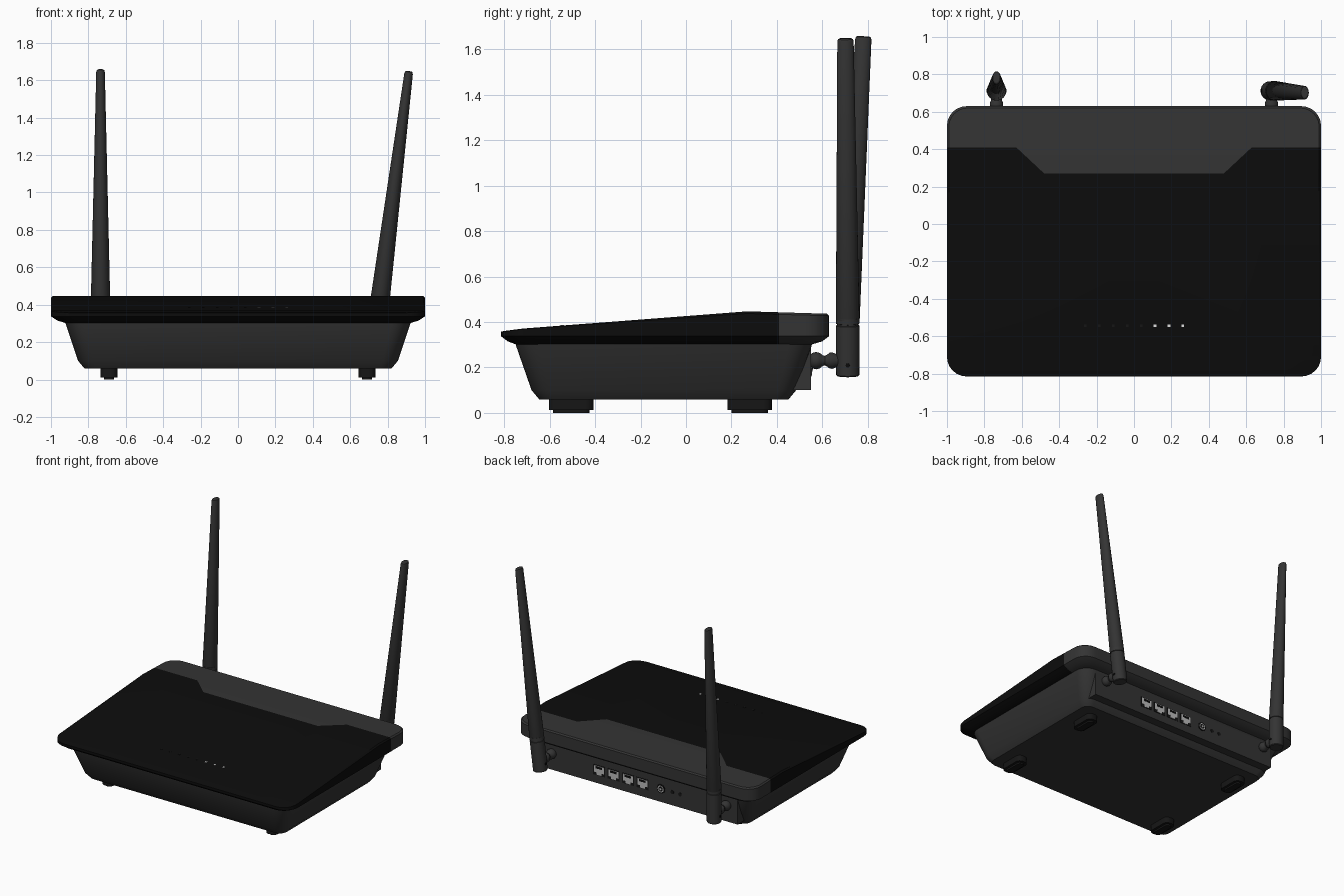
import bpy, bmesh, math
from mathutils import Vector, Matrix

if "Cube" in bpy.data.objects:
    bpy.data.objects.remove(bpy.data.objects["Cube"])


def material(name, v):
    m = bpy.data.materials.new(name)
    m.diffuse_color = (v, v, v, 1)
    m.use_nodes = True
    m.node_tree.nodes["Principled BSDF"].inputs["Base Color"].default_value = m.diffuse_color
    return m


GREY = material("charcoal_grey", 0.034)
BLACK = material("gloss_black", 0.0038)
RUBBER = material("rubber_black", 0.008)
SILVER = material("port_silver", 0.5)
WHITE = material("light_white", 0.75)


def finish(name, bm, *mats, angle=30):
    bmesh.ops.recalc_face_normals(bm, faces=bm.faces)
    me = bpy.data.meshes.new(name)
    bm.to_mesh(me)
    bm.free()
    ob = bpy.data.objects.new(name, me)
    bpy.context.collection.objects.link(ob)
    for m in mats:
        me.materials.append(m)
    bpy.ops.object.select_all(action='DESELECT')
    ob.select_set(True)
    bpy.context.view_layer.objects.active = ob
    bpy.ops.object.shade_smooth_by_angle(angle=math.radians(angle))
    return ob


def loft(rings):
    """Skin a stack of equal-length point rings and cap both ends."""
    bm = bmesh.new()
    vr = [[bm.verts.new(p) for p in r] for r in rings]
    n = len(vr[0])
    for a, b in zip(vr, vr[1:]):
        for i in range(n):
            j = (i + 1) % n
            bm.faces.new((a[i], a[j], b[j], b[i]))
    bm.faces.new(vr[0][::-1])
    bm.faces.new(vr[-1])
    return bm


def rounded(x, y0, y1, r, z, seg=6, cx=0):
    """Rounded rectangle ring, half width x, from y0 to y1."""
    pts = []
    for k, (sx, cy) in enumerate(((x - r, y1 - r), (r - x, y1 - r),
                                  (r - x, y0 + r), (x - r, y0 + r))):
        for i in range(seg + 1):
            a = math.pi / 2 * (k + i / seg)
            pts.append(Vector((cx + sx + r * math.cos(a), cy + r * math.sin(a), z)))
    return pts


def ellipse(rx, ry, z, n=24):
    return [Vector((rx * math.cos(2 * math.pi * i / n),
                    ry * math.sin(2 * math.pi * i / n), z)) for i in range(n)]


def box(name, x0, x1, y0, y1, z0, z1, mat):
    return finish(name, loft([[(x0, y0, z), (x1, y0, z), (x1, y1, z), (x0, y1, z)]
                              for z in (z0, z1)]), mat)


def turned(name, profile, mat, matrix):
    """Round part from (radius, height) profile, placed by a matrix."""
    bm = loft([ellipse(r, r, h) for r, h in profile])
    bm.transform(matrix)
    return finish(name, bm, mat)


# Tapered lower case
finish("base_case", loft([
    rounded(0.82, -0.645, 0.45, 0.06, 0.058),
    rounded(0.855, -0.68, 0.485, 0.08, 0.10),
    rounded(0.92, -0.748, 0.553, 0.10, 0.295),
    rounded(0.925, -0.75, 0.555, 0.10, 0.31)]), GREY)

# Upright rear socket panel
box("rear_panel", -0.82, 0.82, 0.40, 0.55, 0.10, 0.305, GREY)


# Lid: rounded slab, cut along the colour border, then sloped by height rule
def top_height(y):
    pts = ((-0.82, 0.358), (-0.72, 0.371), (0.27, 0.447), (0.64, 0.436))
    for (a, za), (b, zb) in zip(pts, pts[1:]):
        if y <= b:
            return za + (zb - za) * (y - a) / (b - a)
    return pts[-1][1]


bm = loft([rounded(0.915, -0.745, 0.55, 0.10, 0.30),
           rounded(0.965, -0.785, 0.60, 0.10, 0.315),
           rounded(1.0, -0.815, 0.63, 0.105, 0.338),
           rounded(1.0, -0.815, 0.63, 0.105, 0.44),
           rounded(0.99, -0.803, 0.62, 0.10, 0.45)])
cuts = [((0, y, 0), (0, 1, 0)) for y in (-0.72, 0.27, 0.41)]
cuts += [((s * 0.63, 0.41, 0), (s * 0.14, -0.15, 0)) for s in (-1, 1)]
for co, no in cuts:
    bmesh.ops.bisect_plane(bm, geom=bm.verts[:] + bm.edges[:] + bm.faces[:],
                           plane_co=co, plane_no=no, dist=1e-5)
for f in bm.faces:
    c = f.calc_center_median()
    inner = c.y > 0.27 and abs(c.x) < 0.63 - (0.41 - c.y) * 0.15 / 0.14
    f.material_index = 1 if c.y > 0.41 or inner else 0
for v in bm.verts:
    if v.co.z > 0.338:
        w = (v.co.z - 0.338) / 0.112
        v.co.z = 0.338 + (top_height(v.co.y) - 0.338) * w
finish("lid", bm, BLACK, GREY, angle=25)

# Status lights on the lid: three lit, five dark
for i in range(8):
    x, y = -0.26 + i * 0.0745, -0.545
    lit = i > 4
    z = top_height(y)
    box(f"status_light_{i}", x - 0.007, x + 0.007, y - 0.007, y + 0.007,
        z - 0.005, z + 0.002, WHITE if lit else RUBBER)

# Stepped rubber feet
for sx in (-0.69, 0.69):
    for y in (-0.505, 0.28):
        finish("foot", loft([rounded(0.026, y - 0.08, y + 0.08, 0.025, 0, 4, sx),
                             rounded(0.026, y - 0.08, y + 0.08, 0.025, 0.012, 4, sx),
                             rounded(0.045, y - 0.098, y + 0.098, 0.035, 0.012, 4, sx),
                             rounded(0.045, y - 0.098, y + 0.098, 0.035, 0.065, 4, sx)]),
               RUBBER)

# Network sockets: dark surround, silver opening, dark latch notch
for i in range(4):
    x, z = 0.345 - i * 0.122, 0.20
    box("socket_frame", x - 0.05, x + 0.05, 0.545, 0.552, z - 0.04, z + 0.038, RUBBER)
    box("socket_contacts", x - 0.043, x + 0.043, 0.545, 0.554, z - 0.018, z + 0.032, SILVER)
    box("socket_latch", x - 0.022, x + 0.022, 0.545, 0.554, z - 0.035, z - 0.018, SILVER)
    box("socket_hole", x - 0.028, x + 0.028, 0.545, 0.556, z + 0.012, z + 0.028, BLACK)

# Power jack and the two small buttons
TO_BACK = Matrix.Rotation(-math.pi / 2, 4, 'X')


def on_panel(x, y, z):
    return Matrix.Translation((x, y, z)) @ TO_BACK


turned("power_jack_ring", [(0.034, 0), (0.034, 0.008)], BLACK, on_panel(-0.175, 0.545, 0.20))
turned("power_jack_sleeve", [(0.025, 0), (0.025, 0.009)], SILVER, on_panel(-0.175, 0.546, 0.20))
turned("power_jack_hole", [(0.018, 0), (0.018, 0.01)], BLACK, on_panel(-0.175, 0.546, 0.20))
turned("power_jack_pin", [(0.008, 0), (0.008, 0.012)], SILVER, on_panel(-0.175, 0.546, 0.20))
for x in (-0.27, -0.335):
    turned("small_button", [(0.014, 0), (0.014, 0.008)], RUBBER, on_panel(x, 0.545, 0.20))

# Antennas: ball joint, round hinge barrel, flattened tapering blade
for side, px, lean_x, lean_y in (("left", -0.735, 0.0, 0.055), ("right", 0.735, 0.126, -0.008)):
    turned(f"{side}_antenna_joint",
           [(0.022, 0), (0.034, 0.012), (0.038, 0.028), (0.034, 0.044), (0.024, 0.056),
            (0.021, 0.066), (0.026, 0.076), (0.035, 0.088), (0.036, 0.10), (0.03, 0.115),
            (0.026, 0.14)], GREY, on_panel(px, 0.545, 0.23))
    place = Matrix.Translation((px, 0.712, 0.23)) @ Matrix.Rotation(math.atan(lean_x), 4, 'Y')
    turned(f"{side}_antenna_barrel",
           [(0.046, -0.068), (0.051, -0.063), (0.052, 0.155), (0.048, 0.157), (0.048, 0.163),
            (0.052, 0.165), (0.052, 0.188), (0.047, 0.195)], GREY, place)
    turned(f"{side}_antenna_pin", [(0.009, -0.054), (0.009, 0.054)], BLACK,
           place @ Matrix.Translation((0, 0, -0.015)) @ Matrix.Rotation(math.pi / 2, 4, 'Y'))
    blade = loft([ellipse(0.047, 0.047, 0.0), ellipse(0.052, 0.052, 0.012),
                  ellipse(0.023, 0.036, 1.245), ellipse(0.020, 0.033, 1.256),
                  ellipse(0.014, 0.026, 1.26)])
    blade.transform(place @ Matrix.Translation((0, 0, 0.17))
                    @ Matrix.Rotation(-math.atan(lean_y), 4, 'X'))
    finish(f"{side}_antenna_blade", blade, GREY)
